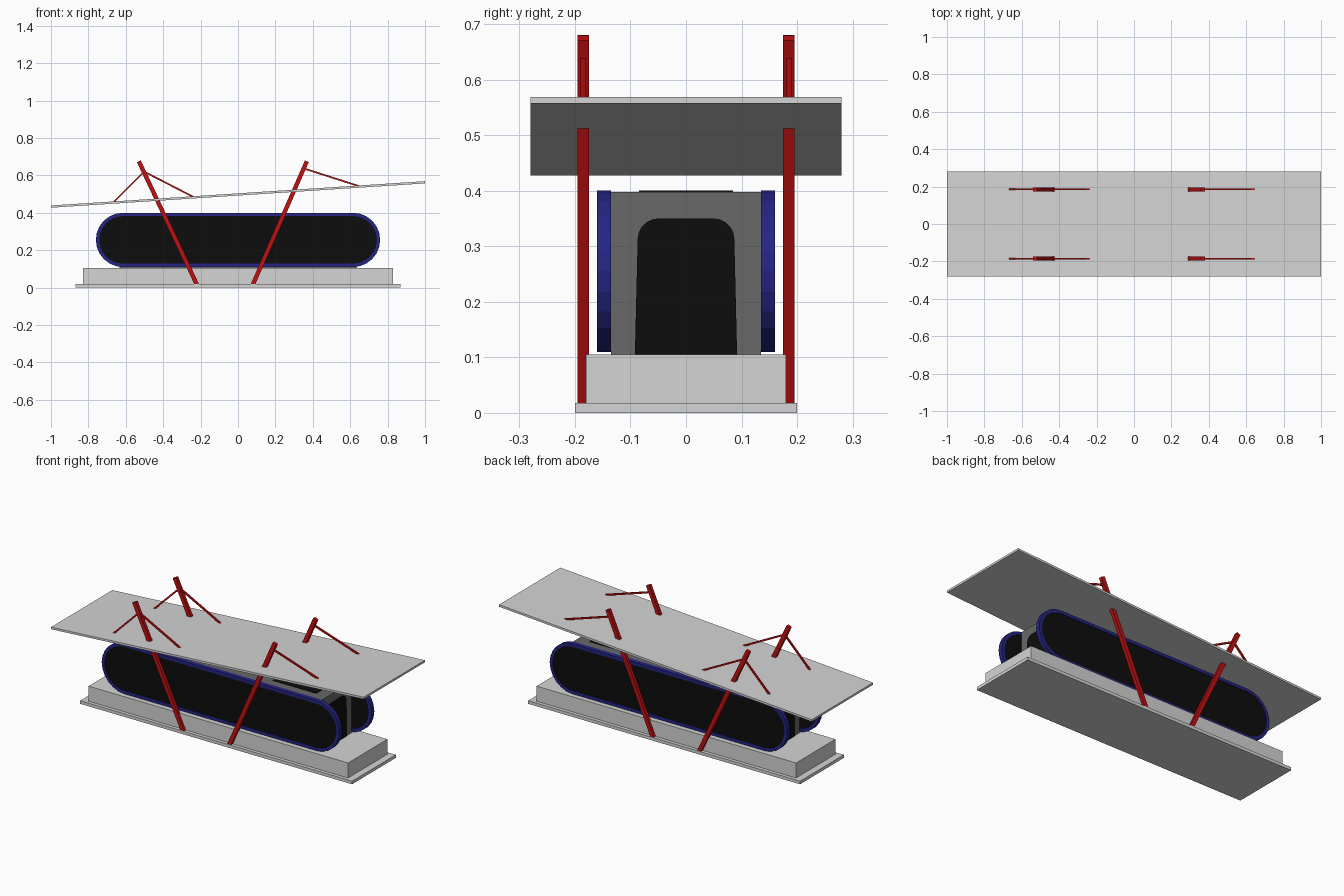
import bpy, bmesh, math
from mathutils import Vector

if "Cube" in bpy.data.objects:
    bpy.data.objects.remove(bpy.data.objects["Cube"])


def material(name, rgb):
    m = bpy.data.materials.new(name)
    m.diffuse_color = (*rgb, 1)
    m.use_nodes = True
    m.node_tree.nodes["Principled BSDF"].inputs["Base Color"].default_value = m.diffuse_color
    return m


GREY = material("light grey", (0.66, 0.66, 0.66))
DARK = material("dark grey", (0.14, 0.14, 0.14))
BLACK = material("black", (0.004, 0.004, 0.004))
BLUE = material("navy blue", (0.018, 0.018, 0.23))
RED = material("red", (0.53, 0.005, 0.006))


def finish(bm, name, mat):
    bmesh.ops.recalc_face_normals(bm, faces=bm.faces[:])
    me = bpy.data.meshes.new(name)
    bm.to_mesh(me)
    bm.free()
    me.materials.append(mat)
    ob = bpy.data.objects.new(name, me)
    bpy.context.collection.objects.link(ob)
    return ob


def prism(name, pts, direction, mat):
    """Extrude a closed outline of 3D points along a direction."""
    bm = bmesh.new()
    face = bm.faces.new([bm.verts.new(p) for p in pts])
    ext = bmesh.ops.extrude_face_region(bm, geom=[face], use_keep_orig=True)
    new = [g for g in ext["geom"] if isinstance(g, bmesh.types.BMVert)]
    bmesh.ops.translate(bm, verts=new, vec=direction)
    return finish(bm, name, mat)


def box(name, x0, x1, y0, y1, z0, z1, mat):
    pts = [(x0, y0, z0), (x1, y0, z0), (x1, y1, z0), (x0, y1, z0)]
    return prism(name, pts, (0, 0, z1 - z0), mat)


def bar(name, a, b, y, width, depth, mat):
    """Straight bar between two (x, z) points, square-cut at the ends."""
    a, b = Vector(a), Vector(b)
    d = (b - a).normalized()
    n = Vector((-d.y, d.x)) * width / 2
    pts = [(p.x, y - depth / 2, p.y) for p in (a + n, a - n, b - n, b + n)]
    return prism(name, pts, (0, depth, 0), mat)


def capsule(inset, steps=12):
    """Stadium outline in x, z."""
    r, cx, cz = 0.145 - inset, 0.615, 0.255
    pts = []
    for s, start in ((1, -90), (-1, 90)):
        for i in range(steps + 1):
            t = math.radians(start + 180 * i / steps)
            pts.append((s * cx + r * math.cos(t), cz + r * math.sin(t)))
    return pts


def ring(name, y0, y1, mat):
    bm = bmesh.new()
    loops = [[bm.verts.new((x, y, z)) for x, z in capsule(i)]
             for i, y in ((0, y0), (0, y1), (0.018, y1), (0.018, y0))]
    n = len(loops[0])
    for k in range(4):
        a, b = loops[k], loops[(k + 1) % 4]
        for i in range(n):
            j = (i + 1) % n
            bm.faces.new((a[i], a[j], b[j], b[i]))
    return finish(bm, name, mat)


# stepped base
box("base_plate", -0.87, 0.87, -0.2, 0.2, 0, 0.018, GREY)
box("base_block", -0.83, 0.83, -0.18, 0.18, 0.0, 0.105, GREY)

# central body with dark end openings and top hatches
box("body", -0.63, 0.63, -0.135, 0.135, 0.104, 0.398, DARK)
arch = [(-0.092, 0.105), (0.092, 0.105)]
for cy, start in ((0.05, 0), (-0.05, 90)):
    for i in range(6):
        t = math.radians(start + 18 * i)
        arch.append((cy + 0.037 * math.cos(t), 0.313 + 0.037 * math.sin(t)))
for s, side in ((1, "right"), (-1, "left")):
    prism(f"{side}_end_opening", [(s * 0.63, y, z) for y, z in arch],
          (s * 0.004, 0, 0), BLACK)
    box(f"{side}_top_hatch", *sorted((s * 0.28, s * 0.56)), -0.085, 0.085,
        0.398, 0.4, BLACK)

# long rounded side pods: blue rim around a black panel
for s, side in ((-1, "front"), (1, "back")):
    y0, y1 = sorted((s * 0.135, s * 0.16))
    ring(f"{side}_pod_rim", y0, y1, BLUE)
    prism(f"{side}_pod_panel", [(x, y0 + 0.003, z) for x, z in capsule(0.017)],
          (0, 0.019, 0), BLACK)

# tilted roof
prism("roof", [(-1, -0.28, 0.427), (1, -0.28, 0.557),
               (1, -0.28, 0.569), (-1, -0.28, 0.439)], (0, 0.56, 0), GREY)

# leaning posts and the stays that hold the roof
POSTS = (("left", (-0.215, 0.006), (-0.53, 0.675)),
         ("right", (0.075, 0.006), (0.368, 0.675)))
STAYS = (("left_outer", (-0.502, 0.62), (-0.665, 0.457)),
         ("left_inner", (-0.502, 0.62), (-0.235, 0.483)),
         ("right_outer", (0.352, 0.637), (0.645, 0.543)))
for y, side in ((-0.185, "front"), (0.185, "back")):
    for label, a, b in POSTS:
        bar(f"{side}_{label}_post", a, b, y, 0.023, 0.02, RED)
    for label, a, b in STAYS:
        bar(f"{side}_{label}_stay", a, b, y, 0.009, 0.009, RED)
